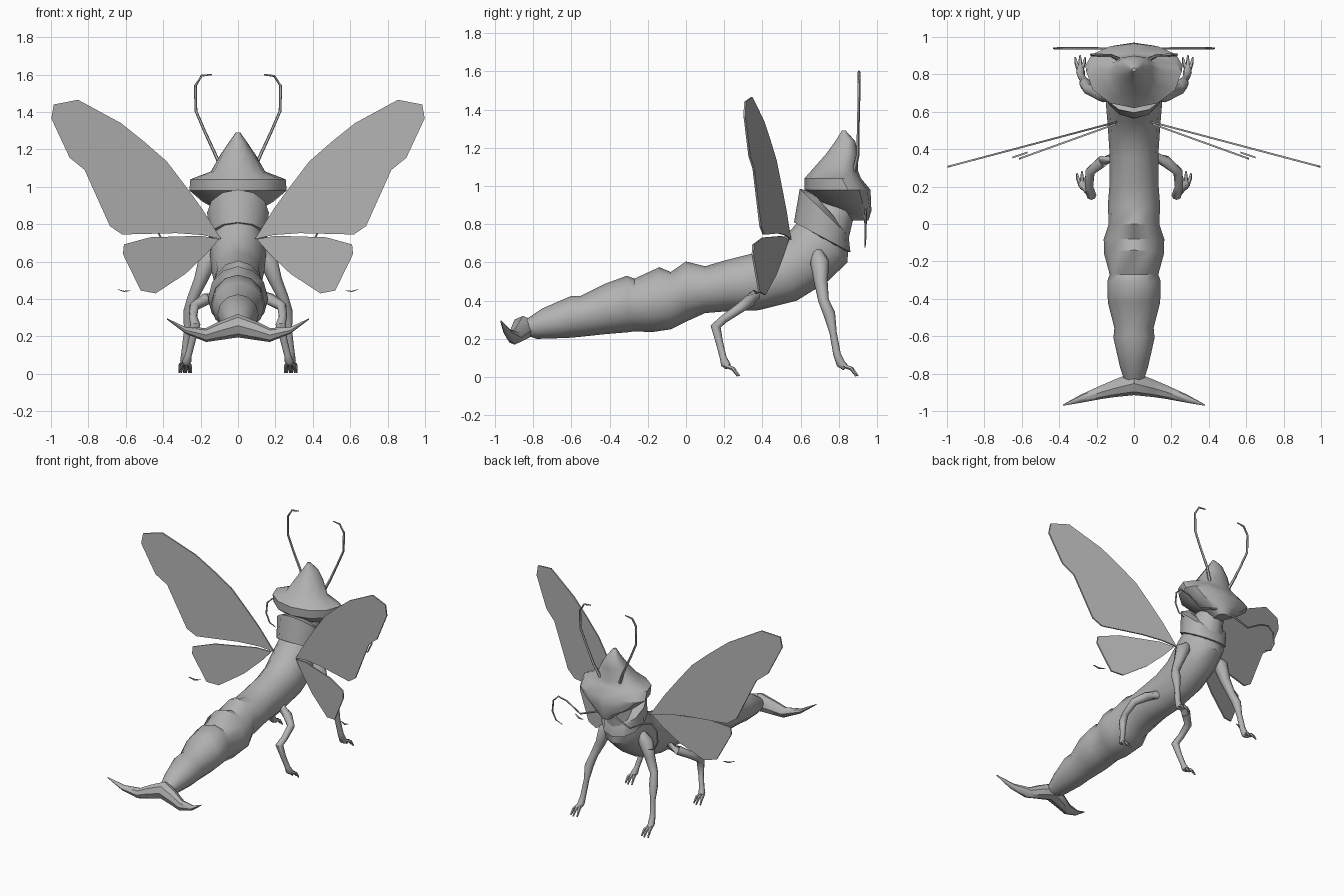
import bpy, bmesh, math
from mathutils import Vector

grey = bpy.data.materials.new("insect_grey")
grey.diffuse_color = (0.45, 0.45, 0.45, 1)


def finish(name, bm, angle=40):
    bmesh.ops.recalc_face_normals(bm, faces=bm.faces)
    me = bpy.data.meshes.new(name)
    bm.to_mesh(me)
    bm.free()
    ob = bpy.data.objects.new(name, me)
    bpy.context.collection.objects.link(ob)
    me.materials.append(grey)
    bpy.ops.object.select_all(action='DESELECT')
    ob.select_set(True)
    bpy.context.view_layer.objects.active = ob
    bpy.ops.object.shade_smooth_by_angle(angle=math.radians(angle))
    return ob


def skin(name, rings, angle=40):
    """Bridge closed rings of points and cap both ends."""
    bm = bmesh.new()
    vs = [[bm.verts.new(p) for p in r] for r in rings]
    n = len(vs[0])
    for a, b in zip(vs, vs[1:]):
        for i in range(n):
            j = (i + 1) % n
            bm.faces.new((a[i], a[j], b[j], b[i]))
    bm.faces.new(vs[0])
    bm.faces.new(vs[-1])
    return finish(name, bm, angle)


def oval(a, b, w, mid=0.5, n=12):
    """Oval through (y, z) points a and b, half width w, widest at mid."""
    a, b = Vector((0, *a)), Vector((0, *b))
    c = a.lerp(b, mid)
    pts = []
    for i in range(n):
        t = 2 * math.pi * i / n
        k = math.cos(t)
        pts.append(c + (a - c) * max(k, 0) + (b - c) * max(-k, 0)
                   + Vector((w * math.sin(t), 0, 0)))
    return pts


def tube(name, path, n=6):
    """Limb through (x, y, z, radius) points."""
    P = [Vector(p[:3]) for p in path]
    rings = []
    for i, p in enumerate(P):
        d = (P[min(i + 1, len(P) - 1)] - P[max(i - 1, 0)]).normalized()
        ref = Vector((1, 0, 0)) if abs(d.x) < 0.8 else Vector((0, 1, 0))
        u = d.cross(ref).normalized()
        v = d.cross(u)
        r = path[i][3]
        rings.append([p + u * r * math.cos(2 * math.pi * k / n)
                      + v * r * math.sin(2 * math.pi * k / n) for k in range(n)])
    return skin(name, rings, 50)


def flip(s, pts):
    return [(s * p[0], *p[1:]) for p in pts]


# Segmented body, curving up into the neck
body = [((-.84, .30), (-.84, .22), .05), ((-.75, .36), (-.78, .20), .075),
        ((-.60, .425), (-.62, .205), .11), ((-.55, .425), (-.56, .21), .105),
        ((-.42, .49), (-.42, .225), .14), ((-.31, .53), (-.30, .235), .142),
        ((-.27, .515), (-.27, .24), .13), ((-.14, .575), (-.18, .235), .16),
        ((-.08, .55), (-.08, .25), .162), ((0, .605), (.0, .29), .135),
        ((.10, .58), (.10, .335), .14), ((.22, .615), (.22, .345), .13),
        ((.36, .65), (.38, .35), .13), ((.46, .69), (.58, .40), .14),
        ((.54, .76), (.74, .50), .15), ((.61, .84), (.845, .60), .14),
        ((.68, .91), (.85, .72), .11), ((.74, .95), (.88, .85), .08)]
skin("body", [oval(*r) for r in body])

# Tilted collar ring around the neck
collar = [((.60, .80), (.81, .65), .12), ((.565, .81), (.86, .655), .155),
          ((.595, .985), (.85, .74), .165), ((.66, .97), (.81, .80), .12),
          ((.69, .92), (.80, .81), .08)]
skin("collar", [oval(*r) for r in collar])

# Pointed head with wide side lobes and a snout
head = [((.84, .82), (.955, .82), .04), ((.79, .87), (.97, .87), .10),
        ((.69, .92), (.968, .92), .19), ((.62, .98), (.965, .98), .26),
        ((.62, 1.04), (.915, 1.04), .255), ((.66, 1.085), (.90, 1.08), .145),
        ((.735, 1.17), (.90, 1.17), .095), ((.785, 1.24), (.885, 1.235), .05),
        ((.815, 1.29), (.835, 1.29), .012)]
skin("head", [oval(*r, mid=.66) for r in head])

# Tail fluke, swept out to both tips
fluke = [(0, -.79, -.915, .195, .32), (.1, -.83, -.925, .18, .28),
         (.17, -.86, -.935, .17, .245), (.28, -.91, -.955, .215, .25),
         (.38, -.965, -.972, .290, .297)]
rings = []
for x, y0, y1, z0, z1 in [(-f[0], *f[1:]) for f in fluke[:0:-1]] + fluke:
    cy, cz = (y0 + y1) / 2, (z0 + z1) / 2
    rings.append([(x, cy + (y0 - y1) / 2 * math.cos(t * math.pi / 4),
                   cz + (z1 - z0) / 2 * math.sin(t * math.pi / 4)) for t in range(8)])
skin("tail_fluke", rings)


def wing(name, s, outline, y_root, slope):
    """Thin plate drawn in x, z and swept back along x."""
    bm = bmesh.new()
    lo, hi = [[bm.verts.new((s * x, y_root - slope * x + d, z)) for x, z in outline]
              for d in (-.005, .005)]
    bm.faces.new(lo)
    bm.faces.new(hi[::-1])
    for i in range(len(lo)):
        j = (i + 1) % len(lo)
        bm.faces.new((lo[i], lo[j], hi[j], hi[i]))
    finish(name, bm, 30)


fore = [(.09, .72), (.19, .88), (.27, .99), (.38, 1.135), (.50, 1.24), (.625, 1.34),
        (.855, 1.465), (.985, 1.44), (.998, 1.365), (.90, 1.155), (.82, 1.09),
        (.685, .79), (.62, .745), (.33, .752), (.19, .742)]
hind = [(.10, .72), (.20, .738), (.47, .73), (.61, .692), (.615, .64), (.52, .445),
        (.44, .43), (.28, .535), (.17, .64)]

for s, side in ((-1, "left"), (1, "right")):
    wing(side + "_forewing", s, fore, .57, .265)
    wing(side + "_hindwing", s, hind, .57, .36)
    # Loose sliver below the hindwing
    wing(side + "_wing_sliver", s, [(.57, .445), (.61, .436), (.65, .455), (.61, .444)],
         .57, .33)

    # Antenna and curled whisker
    tube(side + "_antenna", flip(s, [
        (.08, .88, 1.08, .012), (.12, .90, 1.17, .009), (.18, .90, 1.30, .008),
        (.225, .903, 1.405, .008), (.228, .905, 1.54, .008),
        (.195, .905, 1.593, .007), (.14, .905, 1.60, .004)]), 5)
    tube(side + "_whisker", flip(s, [
        (.04, .93, .86, .008), (.20, .94, .80, .006), (.31, .94, .865, .006),
        (.38, .94, .88, .006), (.42, .94, .84, .006), (.428, .94, .76, .006),
        (.40, .938, .70, .005), (.35, .936, .68, .003)]), 5)

    # Legs
    tube(side + "_front_leg", flip(s, [
        (.12, .69, .65, .03), (.165, .70, .60, .05), (.20, .705, .50, .036),
        (.245, .72, .40, .028), (.262, .75, .33, .031), (.27, .77, .23, .019),
        (.282, .79, .12, .02), (.285, .81, .07, .024), (.288, .835, .05, .018)]), 8)
    tube(side + "_rear_leg", flip(s, [
        (.10, .36, .43, .03), (.17, .335, .40, .032), (.235, .28, .36, .026),
        (.24, .20, .305, .022), (.228, .155, .265, .027), (.245, .175, .18, .019),
        (.265, .195, .10, .018), (.272, .205, .07, .024), (.28, .22, .055, .018)]), 8)

    # Three toes on each foot
    for leg, (x, y) in (("front", (.288, .825)), ("rear", (.278, .205))):
        for i in (-1, 0, 1):
            reach = .065 if i else .075
            tube(f"{side}_{leg}_toe_{i + 2}", flip(s, [
                (x + i * .008, y, .06, .012), (x + i * .022, y + reach * .6, .045, .010),
                (x + i * .026, y + reach, .006, .005)]), 5)
